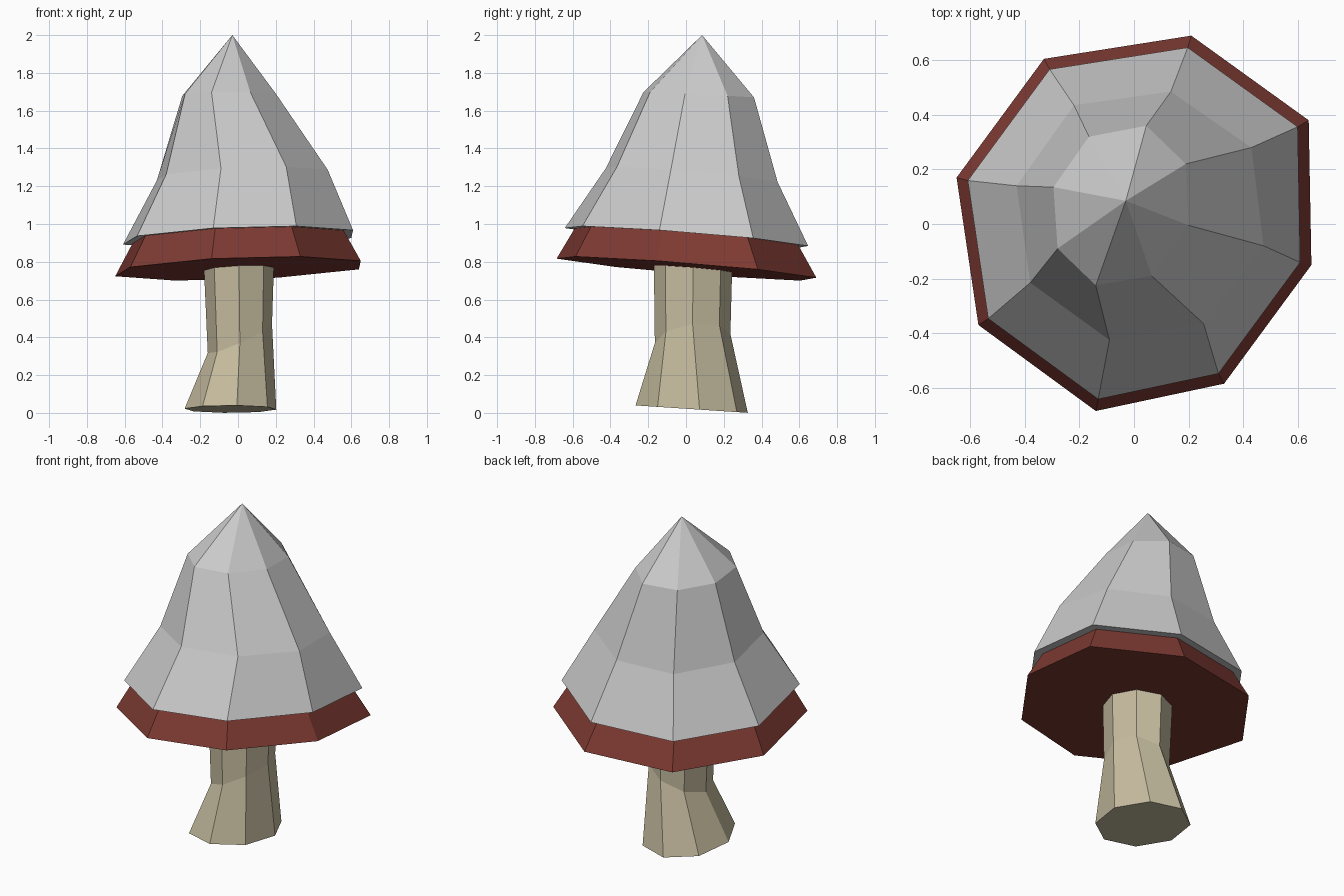
import bpy, bmesh
from math import cos, sin, radians

if "Cube" in bpy.data.objects:
    bpy.data.objects.remove(bpy.data.objects["Cube"])


def tilt(points, z, a, b):
    """Lift flat points onto a slightly tilted plane."""
    return [(x, y, z + a * x + b * y) for x, y in points]


def scaled(points, f):
    return [(x * f, y * f) for x, y in points]


def octagon(cx, cy, rx, ry, turn):
    angles = [radians(turn + 45 * i) for i in range(8)]
    return [(cx + rx * cos(t), cy + ry * sin(t)) for t in angles]


def loft(name, rings, color=None, apex=None, bottom=False):
    """Bridge eight-sided rings into a flat shaded skin."""
    bm = bmesh.new()
    loops = [[bm.verts.new(p) for p in ring] for ring in rings]
    for lo, hi in zip(loops, loops[1:]):
        for i in range(8):
            j = (i + 1) % 8
            bm.faces.new((lo[i], lo[j], hi[j], hi[i]))
    if bottom:
        bm.faces.new(loops[0][::-1])
    if apex:
        tip = bm.verts.new(apex)
        for i in range(8):
            bm.faces.new((loops[-1][i], loops[-1][(i + 1) % 8], tip))
    mesh = bpy.data.meshes.new(name)
    bm.to_mesh(mesh)
    bm.free()
    obj = bpy.data.objects.new(name, mesh)
    bpy.context.collection.objects.link(obj)
    if color:
        mat = bpy.data.materials.new(name + "_color")
        mat.diffuse_color = (*color, 1)
        mat.use_nodes = True
        mat.node_tree.nodes["Principled BSDF"].inputs["Base Color"].default_value = mat.diffuse_color
        mesh.materials.append(mat)
    return obj


# Uneven eight-sided outlines, counter-clockwise from the front
rim = [(-.14, -.685), (.33, -.585), (.65, -.15), (.64, .38),
       (.21, .69), (-.33, .605), (-.65, .17), (-.57, -.37)]
middle = [(-.09, -.425), (.255, -.365), (.475, -.08), (.43, .28),
          (.135, .485), (-.22, .435), (-.43, .14), (-.38, -.215)]
upper = [(-.14, -.225), (.065, -.19), (.2, -.005), (.19, .22),
         (.045, .36), (-.165, .32), (-.295, .135), (-.28, -.09)]
slope = (.042, -.084)

# Grey cap with a narrow underside lip and off-centre tip
inner = tilt(scaled(rim, .86), .932, *slope)
loft("cap", [inner,
             tilt(scaled(rim, .937), .93, *slope),
             tilt(middle, 1.26, .042, -.09),
             tilt(upper, 1.688, .01, -.05)], apex=(-.03, .085, 2.0))

# Red flared band closing the cap from below
loft("cap_band", [tilt(rim, .765, *slope), inner], (.21, .043, .033), bottom=True)

# Bent stem with a wider foot
loft("stem", [tilt(octagon(-.04, .03, .245, .3, -82), .022, 0, -.066),
              tilt(octagon(.01, .035, .17, .2, -90), .385, .45, .12),
              tilt(octagon(.005, .037, .185, .207, -90), .77, *slope)],
     (.57, .51, .35), bottom=True)
